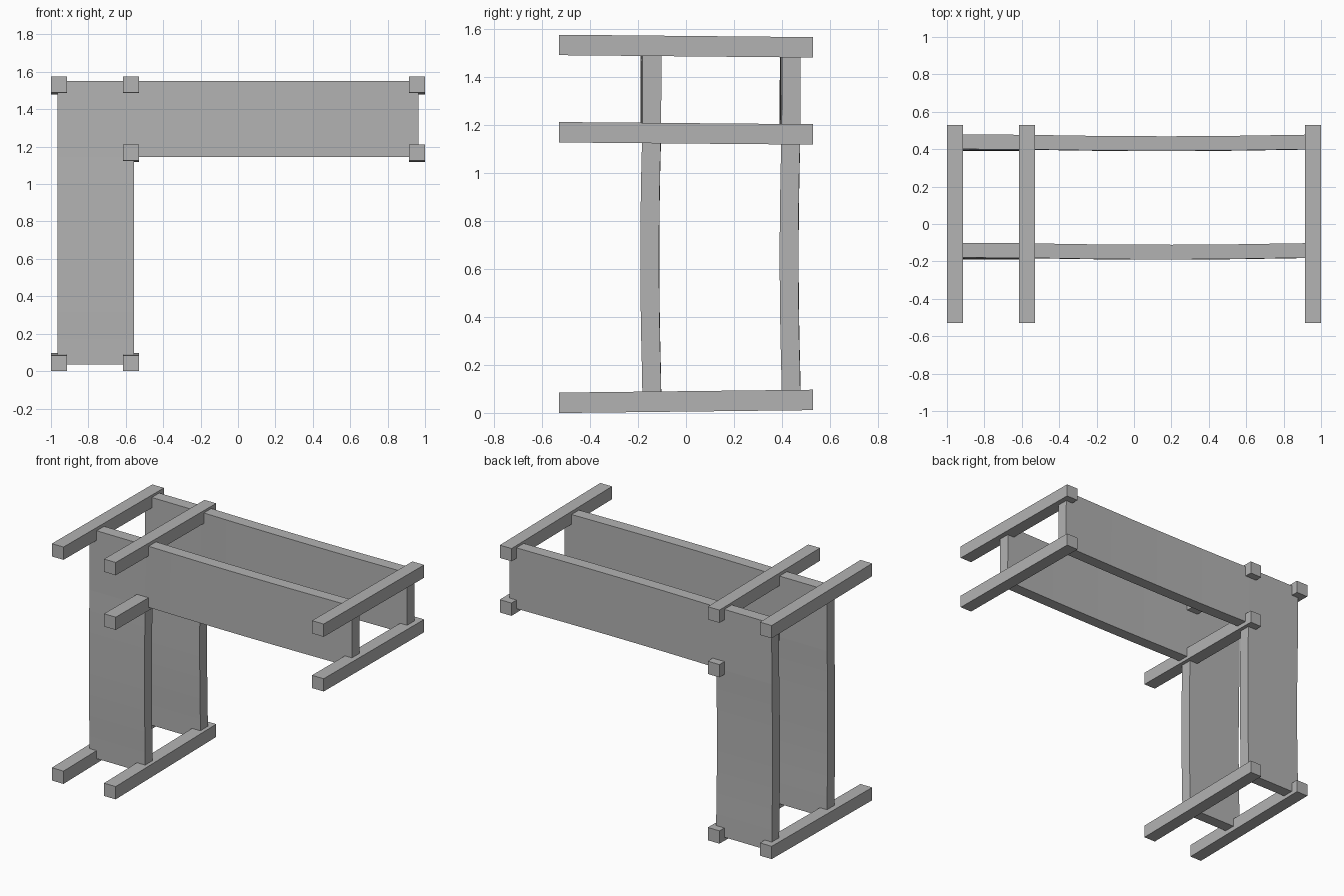
import bpy, bmesh

cube = bpy.data.objects.get("Cube")
if cube:
    bpy.data.objects.remove(cube)

grey = bpy.data.materials.new("plain_grey")
grey.use_nodes = True
colour = (0.45, 0.45, 0.45, 1)
grey.diffuse_color = colour
grey.node_tree.nodes["Principled BSDF"].inputs["Base Color"].default_value = colour


def finish(name, bm):
    bmesh.ops.recalc_face_normals(bm, faces=bm.faces)
    mesh = bpy.data.meshes.new(name)
    bm.to_mesh(mesh)
    bm.free()
    mesh.materials.append(grey)
    obj = bpy.data.objects.new(name, mesh)
    bpy.context.collection.objects.link(obj)


# Long square bars running front to back, slightly tilted
def bar(name, x, z, tilt):
    bm = bmesh.new()
    bmesh.ops.create_cube(bm, size=1)
    for v in bm.verts:
        y = v.co.y
        v.co = (x + v.co.x * 0.086, y * 1.056, z + v.co.z * 0.085 + y * tilt)
    finish(name, bm)


OUTER, INNER, END = -0.957, -0.573, 0.957
for name, x in (("outer", OUTER), ("inner", INNER), ("end", END)):
    bar(name + "_top_bar", x, 1.527, -0.01)
for name, x in (("inner", INNER), ("end", END)):
    bar(name + "_middle_bar", x, 1.164, -0.009)
for name, x in (("outer", OUTER), ("inner", INNER)):
    bar(name + "_foot_bar", x, 0.048, 0.012)


# Upright L-shaped boards, bowed gently forward along leg and arm
def steps(a, b, n):
    return [a + (b - a) * i / n for i in range(n + 1)]


def bow(t):
    return -0.009 * max(0, 1 - t * t)


def board(name, y, thickness):
    left, corner, right = -0.965, -0.555, 0.965
    low, under, top = 0.035, 1.145, 1.55
    bm = bmesh.new()
    xs = [left] + steps(corner, right, 8)
    zs = steps(low, under, 8) + [top]
    grid = {}

    def vert(i, k):
        if (i, k) not in grid:
            x, z = xs[i], zs[k]
            dy = bow((x - 0.15) / 0.75) + bow((z - 0.65) / 0.55)
            grid[i, k] = bm.verts.new((x, y + dy, z))
        return grid[i, k]

    for i in range(len(xs) - 1):
        for k in range(len(zs) - 1):
            if i == 0 or k == len(zs) - 2:
                bm.faces.new([vert(*c) for c in
                              ((i, k), (i + 1, k), (i + 1, k + 1), (i, k + 1))])
    sheet = bm.faces[:]
    extruded = bmesh.ops.extrude_face_region(bm, geom=sheet, use_keep_orig=True)
    moved = [g for g in extruded["geom"] if isinstance(g, bmesh.types.BMVert)]
    bmesh.ops.translate(bm, verts=moved, vec=(0, thickness, 0))
    finish(name, bm)


board("front_board", -0.18, 0.078)
board("back_board", 0.4, 0.078)
